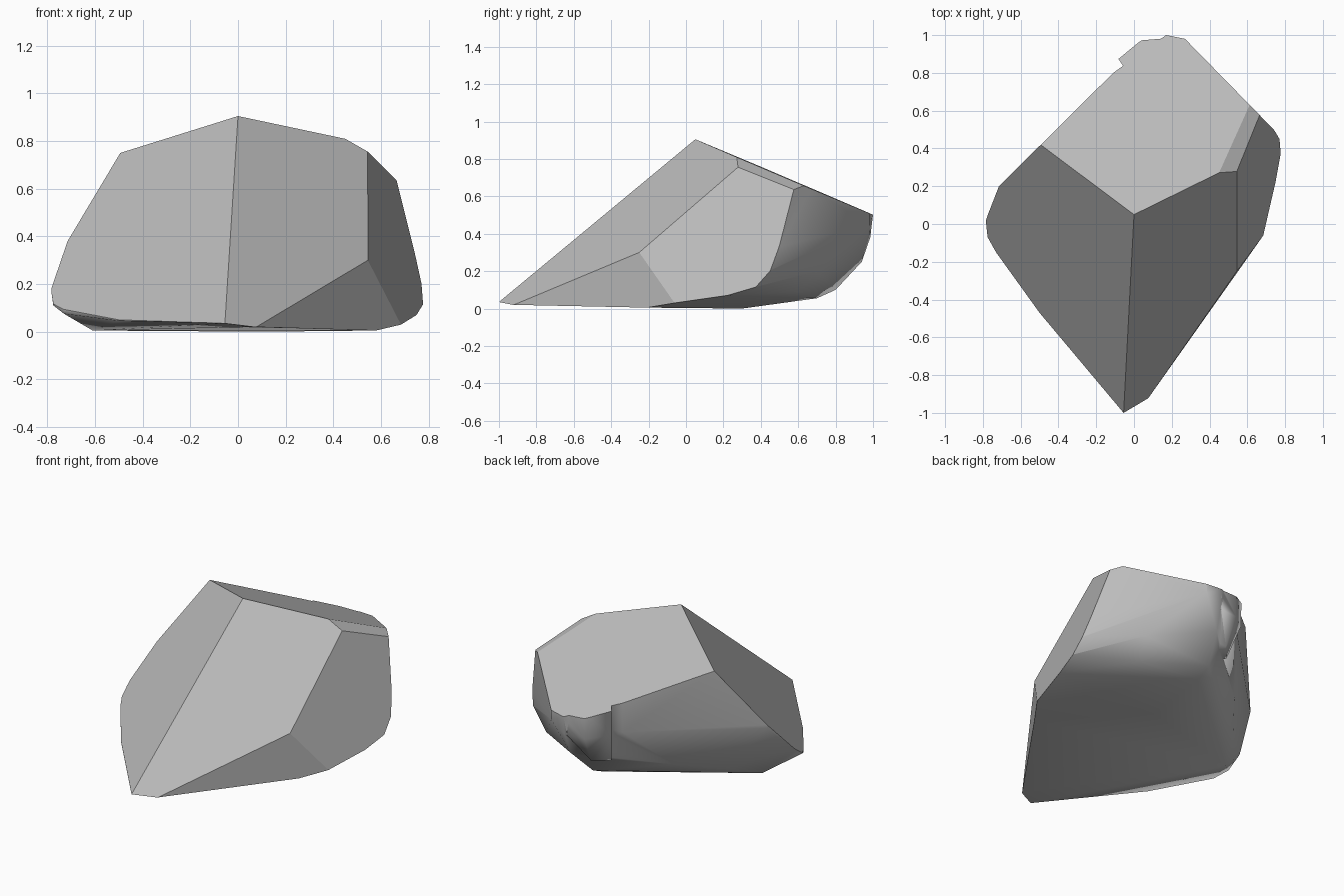
import bpy
import bmesh
from mathutils import Vector
from mathutils.geometry import normal

if "Cube" in bpy.data.objects:
    bpy.data.objects.remove(bpy.data.objects["Cube"])

# Stone colour
grey = bpy.data.materials.new("stone_grey")
grey.use_nodes = True
colour = (0.5, 0.5, 0.5, 1)
grey.diffuse_color = colour
grey.node_tree.nodes["Principled BSDF"].inputs["Base Color"].default_value = colour


def hull_object(name, outline, lower, top=1.2):
    """Convex block: an upright outline above, rounded lower points below."""
    bm = bmesh.new()
    for x, y in outline:
        bm.verts.new((x, y, top))
    for point in lower:
        bm.verts.new(point)
    result = bmesh.ops.convex_hull(bm, input=bm.verts[:])
    unused = {g for g in result["geom_interior"] + result["geom_unused"]
              if isinstance(g, bmesh.types.BMVert)}
    bmesh.ops.delete(bm, geom=list(unused), context="VERTS")
    bmesh.ops.recalc_face_normals(bm, faces=bm.faces[:])
    mesh = bpy.data.meshes.new(name)
    bm.to_mesh(mesh)
    bm.free()
    obj = bpy.data.objects.new(name, mesh)
    bpy.context.collection.objects.link(obj)
    return obj


# Main body: outline from above, then rim, back and underside points
rock = hull_object(
    "rock",
    [(-.055, -1), (-.5, -.47), (-.74, -.15), (-.785, .02), (-.715, .2),
     (-.11, .8), (.17, 1), (.27, .98), (.74, .5), (.78, .43), (.78, .37),
     (.685, -.06), (.07, -.93)],
    [(-.055, -1, .035), (-.27, -.73, .04), (-.5, -.47, .045), (-.73, -.15, .075),
     (-.775, -.07, .11), (-.785, .02, .18), (-.715, .2, .36), (-.61, .1, .005),
     (-.5, .3, .08), (-.3, .55, .15), (-.11, .8, .4),
     (.17, 1, .5), (.17, .985, .38), (.16, .94, .25), (.1, .8, .1), (.1, .7, .055),
     (.1, .3, 0), (.27, .98, .45), (.5, .7, .2), (.45, .6, .09),
     (.74, .5, .33), (.78, .44, .2), (.78, .37, .115), (.75, .22, .07),
     (.685, -.06, .03), (.58, -.21, .005), (.07, -.93, .02)])

# Low bulge on the back, beside a shallow notch
bulge = hull_object(
    "back_bulge",
    [(-.09, .89), (.04, .985), (.165, .995), (.1, .7), (0, .75)],
    [(-.08, .87, .4), (.04, .97, .38), (.16, .98, .38), (.1, .7, .2),
     (-.03, .8, .2), (.05, .89, .21)])

union = rock.modifiers.new("join_bulge", "BOOLEAN")
union.operation = "UNION"
union.solver = "EXACT"
union.object = bulge
bpy.context.view_layer.objects.active = rock
bpy.ops.object.modifier_apply(modifier=union.name)
bpy.data.objects.remove(bulge)

# Corners shared by the broken facets
apex, tip, toe = Vector((0, .05, .905)), Vector((-.055, -1, .035)), Vector((.07, -.93, .02))
left_top, shoulder = Vector((-.495, .42, .75)), Vector((.45, .27, .81))
right_top, right_low = Vector((.545, .28, .755)), Vector((.545, -.25, .3))
back_top, back_low = Vector((.6, .61, .667)), Vector((.655, .55, .645))
foot = Vector((.685, -.06, .03))
facets = [(apex, tip, left_top), (apex, tip, right_low), (apex, shoulder, left_top),
          (shoulder, right_top, back_top), (right_low, right_top, back_low),
          (toe, right_low, foot)]
centre = Vector((0, .1, .25))

# Slice each facet flat
bm = bmesh.new()
bm.from_mesh(rock.data)
normals = []
for corners in facets:
    direction = normal(corners)
    if direction.dot(corners[0] - centre) < 0:
        direction.negate()
    normals.append(direction)
    cut = bmesh.ops.bisect_plane(
        bm, geom=bm.verts[:] + bm.edges[:] + bm.faces[:], dist=0.0001,
        plane_co=corners[0], plane_no=direction, clear_outer=True)
    rim = [g for g in cut["geom_cut"] if isinstance(g, bmesh.types.BMEdge) and g.is_boundary]
    if rim:
        bmesh.ops.contextual_create(bm, geom=rim)
bmesh.ops.remove_doubles(bm, verts=bm.verts[:], dist=0.002)
bmesh.ops.recalc_face_normals(bm, faces=bm.faces[:])
bm.normal_update()

# Flat, sharp-edged facets; smooth weathered back and underside
for face in bm.faces:
    face.smooth = not any(face.normal.dot(n) > 0.999 for n in normals)
for edge in bm.edges:
    edge.smooth = all(face.smooth for face in edge.link_faces)
bm.to_mesh(rock.data)
bm.free()
rock.data.materials.clear()
rock.data.materials.append(grey)
for polygon in rock.data.polygons:
    polygon.material_index = 0
